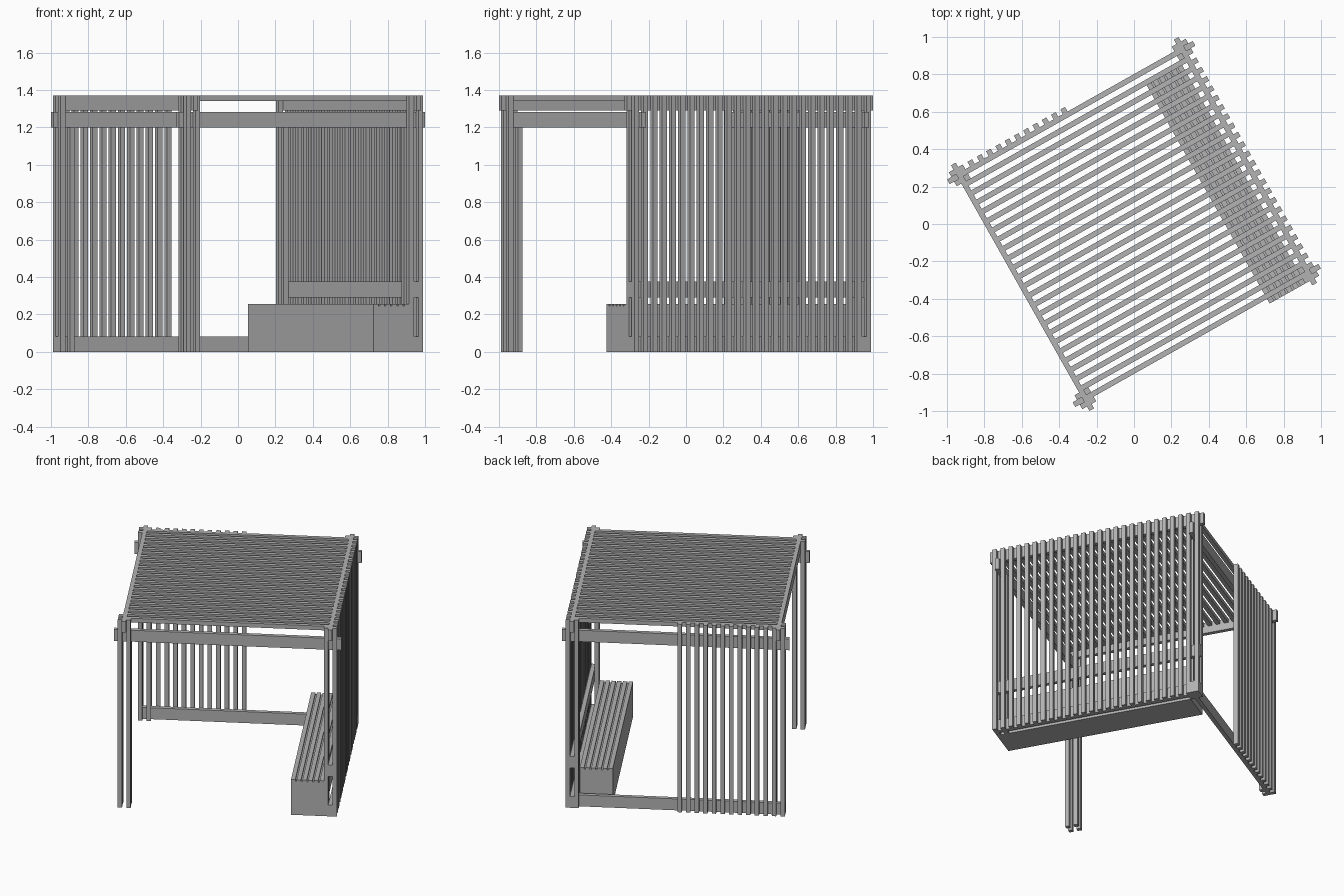
import bpy
import bmesh
import math
from mathutils import Matrix, Vector

cube = bpy.data.objects.get("Cube")
if cube:
    bpy.data.objects.remove(cube, do_unlink=True)

W = 0.0285            # timber thickness
STEP = 2 * W          # slat spacing
H = 12 * STEP         # half distance between corner centres
OUT = H + 1.5 * W     # outer face of the corner posts
INN = H - 1.5 * W     # inner face of the corner posts
END = H + 0.07        # beam tip
TOP = 1.37
TURN = Matrix.Rotation(math.radians(29.4), 4, "Z")

grey = bpy.data.materials.new("grey timber")
colour = (0.45, 0.45, 0.45, 1)
grey.diffuse_color = colour
grey.use_nodes = True
grey.node_tree.nodes["Principled BSDF"].inputs["Base Color"].default_value = colour


def boxes(name, spans):
    """One object from boxes given as (x0, x1, y0, y1, z0, z1)."""
    bm = bmesh.new()
    for x0, x1, y0, y1, z0, z1 in spans:
        centre = Vector((x0 + x1, y0 + y1, z0 + z1)) / 2
        size = Matrix.Diagonal((x1 - x0, y1 - y0, z1 - z0, 1))
        bmesh.ops.create_cube(bm, size=1, matrix=TURN @ Matrix.Translation(centre) @ size)
    mesh = bpy.data.meshes.new(name)
    bm.to_mesh(mesh)
    bm.free()
    mesh.materials.append(grey)
    obj = bpy.data.objects.new(name, mesh)
    bpy.context.collection.objects.link(obj)
    return obj


def bar(centre):
    """Span of one timber thickness about a centre."""
    return centre - W / 2, centre + W / 2


SIDES = {"left": 1, "right": -1}
ENDS = {"back": 1, "front": -1}

# Corner posts: four uprights each, the inner one stops under the beams
for side, sx in SIDES.items():
    for end, sy in ENDS.items():
        posts = []
        for dx in (-1, 1):
            for dy in (-1, 1):
                inner = dx == -sx and dy == -sy
                posts.append((*bar(sx * H + dx * W), *bar(sy * H + dy * W),
                              0, 1.2 if inner else TOP))
        boxes(f"{end}_{side}_post", posts)

# Crossing beams
for side, sx in SIDES.items():
    boxes(f"{side}_upper_beam", [(*bar(sx * H), -END, END, 1.29, TOP)])
for end, sy in ENDS.items():
    boxes(f"{end}_lower_beam", [(-END, END, *bar(sy * H), 1.2, 1.283)])

# Roof slats, flush with the upper beams
boxes("roof_slats", [(-H + W / 2, H - W / 2, *bar(-H + k * STEP), 1.34, TOP)
                     for k in range(25)])

# Wall rails
boxes("back_base_rail", [(-OUT, OUT, *bar(H), 0, 0.083)])
boxes("left_base_rail", [(*bar(H), -OUT, OUT, 0, 0.083)])
boxes("left_middle_rail", [(*bar(H), -OUT, OUT, 0.29, 0.375)])

# Wall slats: a full left wall and a partial back wall
boxes("left_wall_slats", [(*bar(H + W), *bar(-H + 3 * W + k * STEP), 0, TOP)
                          for k in range(22)])
boxes("back_wall_slats", [(*bar(-H + 3 * W + k * STEP), *bar(H + W), 0, TOP)
                          for k in range(11)])

# Bench box with a slatted seat
FRONT = 0.423
boxes("bench_box", [(FRONT, INN, -OUT, INN, 0, 0.245)])
pitch = (INN - FRONT - W) / 5
boxes("bench_seat_slats", [(FRONT + k * pitch, FRONT + k * pitch + W, -OUT, INN, 0.245, 0.257)
                           for k in range(6)])
